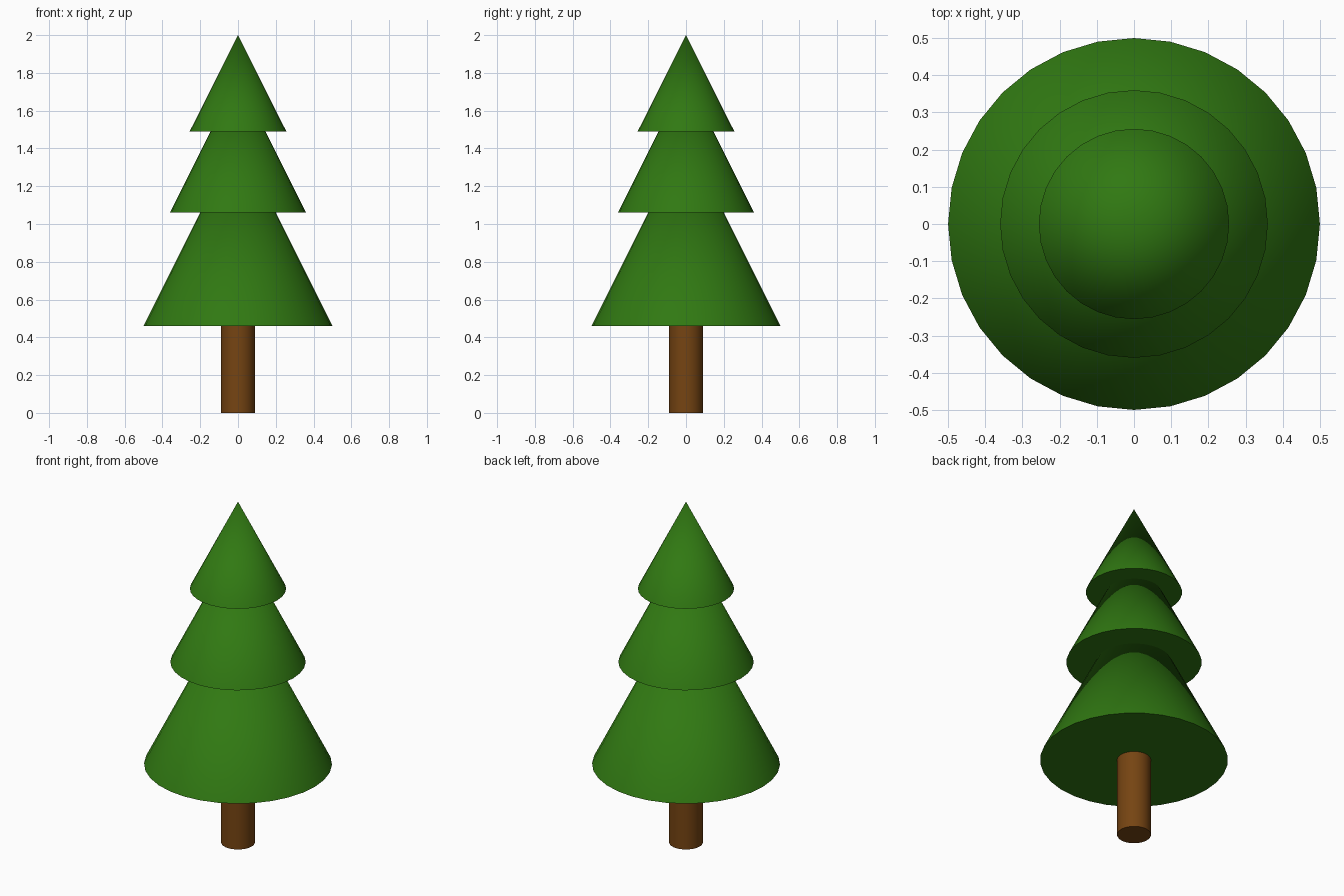
import bpy
import math

if "Cube" in bpy.data.objects:
    bpy.data.objects.remove(bpy.data.objects["Cube"])


def material(name, color):
    m = bpy.data.materials.new(name)
    m.diffuse_color = (*color, 1)
    m.use_nodes = True
    m.node_tree.nodes["Principled BSDF"].inputs["Base Color"].default_value = m.diffuse_color
    return m


green = material("needles", (0.03, 0.19, 0.006))
brown = material("bark", (0.18, 0.058, 0.006))


def add_part(name, z0, z1, r0, r1, mat):
    bpy.ops.mesh.primitive_cone_add(vertices=32, radius1=r0, radius2=r1,
                                    depth=z1 - z0, location=(0, 0, (z0 + z1) / 2))
    ob = bpy.context.object
    ob.name = name
    ob.data.materials.append(mat)
    bpy.ops.object.shade_smooth_by_angle(angle=math.radians(40))


# Trunk
add_part("trunk", 0, 0.5, 0.09, 0.09, brown)

# Three overlapping foliage cones: base height, tip height, radius
tiers = {
    "lower_foliage": (0.46, 1.46, 0.5),
    "middle_foliage": (1.06, 1.78, 0.36),
    "upper_foliage": (1.49, 2.0, 0.256),
}
for name, (base, tip, radius) in tiers.items():
    add_part(name, base, tip, radius, 0, green)
